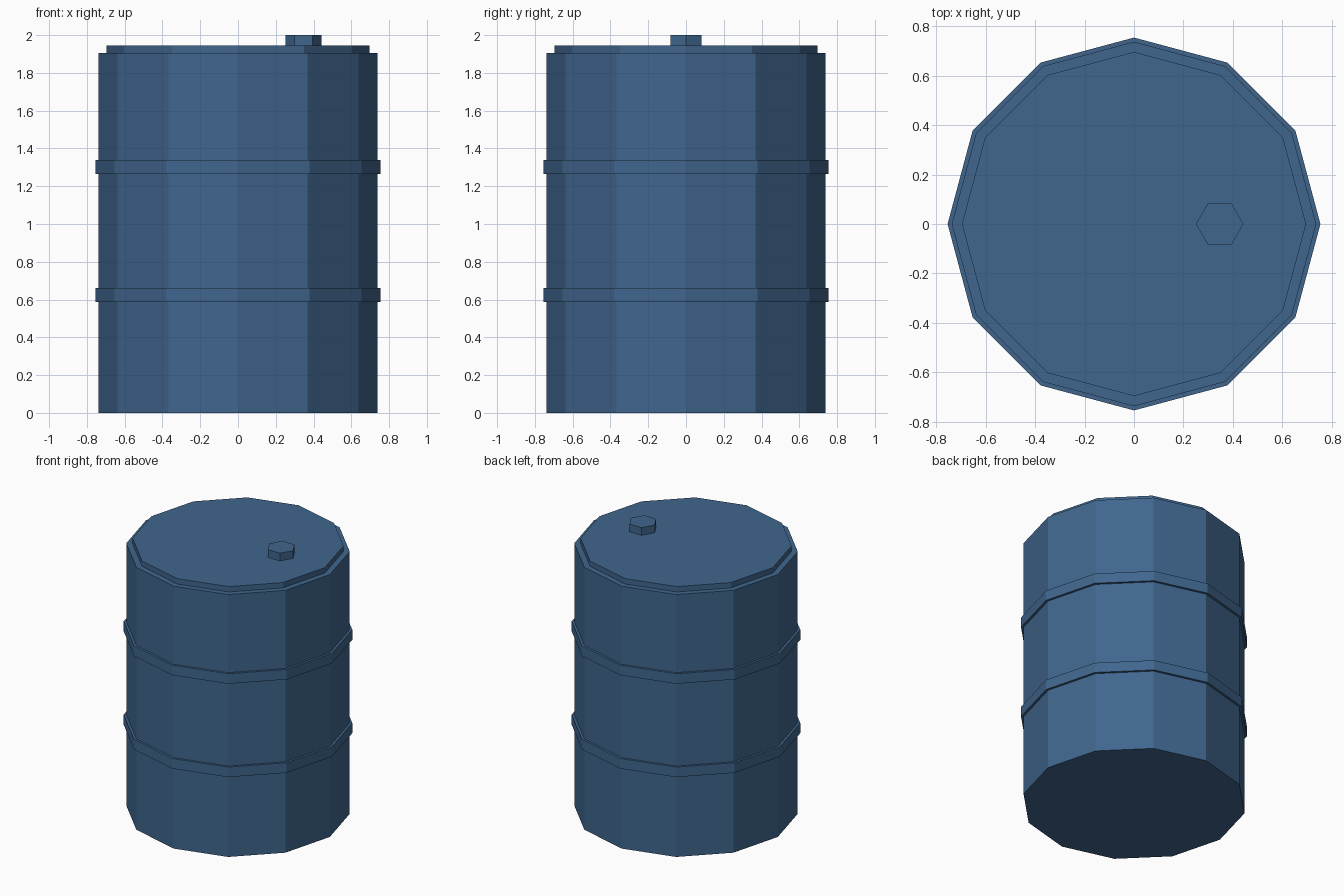
import bpy, math

if "Cube" in bpy.data.objects:
    bpy.data.objects.remove(bpy.data.objects["Cube"])

paint = bpy.data.materials.new("blue_paint")
paint.diffuse_color = (0.051, 0.133, 0.27, 1.0)
paint.use_nodes = True
paint.node_tree.nodes["Principled BSDF"].inputs["Base Color"].default_value = paint.diffuse_color


def prism(name, radius, z0, z1, sides=12, x=0.0, turn=0.0):
    """Flat-faced upright prism between two heights."""
    bpy.ops.mesh.primitive_cylinder_add(
        vertices=sides, radius=radius, depth=z1 - z0,
        location=(x, 0, (z0 + z1) / 2), rotation=(0, 0, turn))
    obj = bpy.context.object
    obj.name = name
    obj.data.materials.append(paint)
    return obj


# Drum body
prism("drum_body", 0.738, 0.0, 1.905)

# Raised hoops around the body
for name, z in (("lower_hoop", 0.587), ("upper_hoop", 1.265)):
    prism(name, 0.755, z, z + 0.073)

# Lid plate and hexagonal filler cap
prism("lid", 0.697, 1.905, 1.944)
prism("filler_cap", 0.096, 1.944, 2.0, sides=6, x=0.347, turn=math.radians(30))
